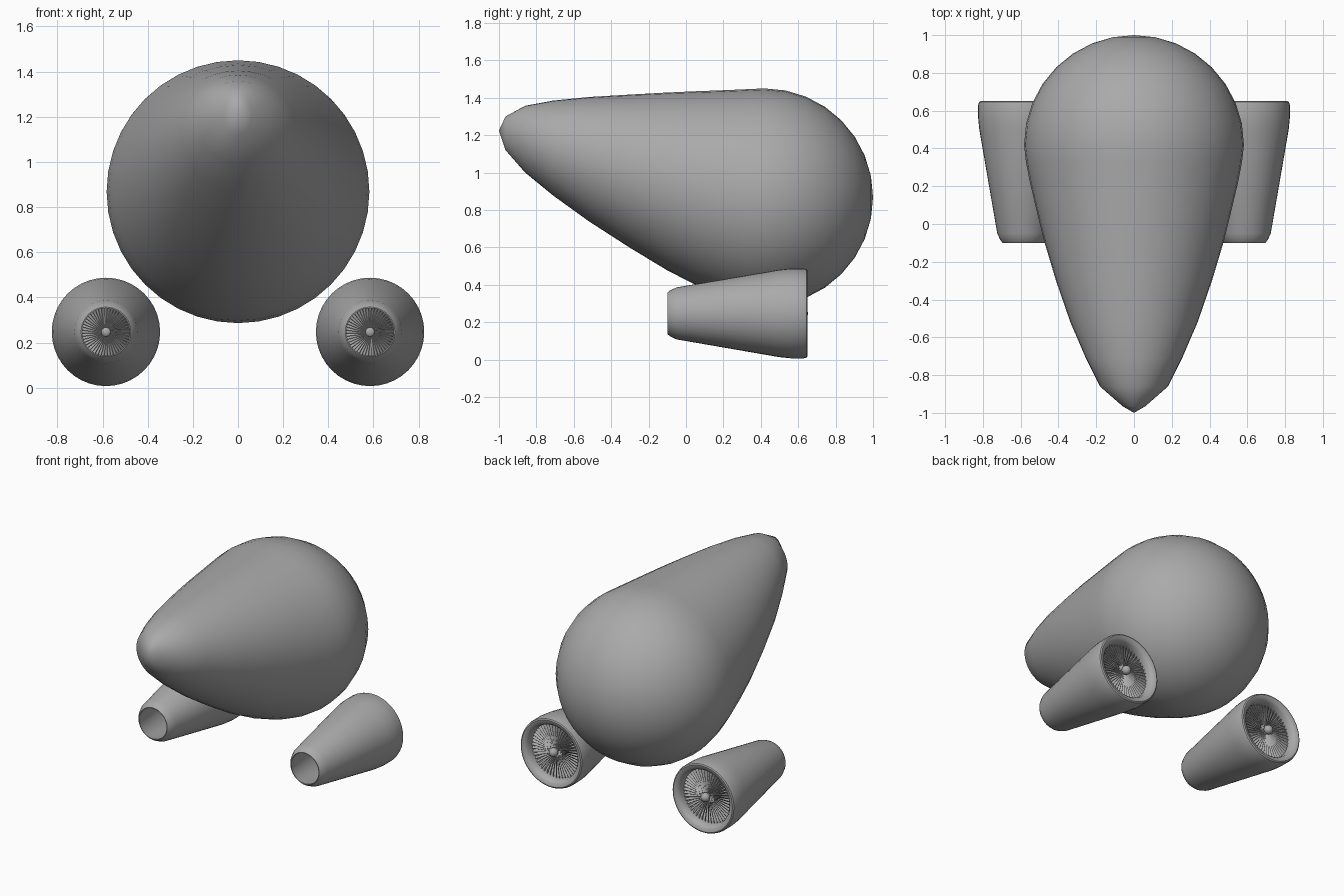
import bpy, bmesh, math
from mathutils import Matrix, Vector

if "Cube" in bpy.data.objects:
    bpy.data.objects.remove(bpy.data.objects["Cube"])

grey = bpy.data.materials.new("mid grey")
grey.diffuse_color = (0.4, 0.4, 0.4, 1)
grey.use_nodes = True
grey.node_tree.nodes["Principled BSDF"].inputs["Base Color"].default_value = grey.diffuse_color


def finish(bm, name, angle=40, location=(0, 0, 0)):
    """Turn a bmesh into a smooth-shaded grey object."""
    bmesh.ops.recalc_face_normals(bm, faces=bm.faces)
    mesh = bpy.data.meshes.new(name)
    bm.to_mesh(mesh)
    bm.free()
    mesh.materials.append(grey)
    obj = bpy.data.objects.new(name, mesh)
    obj.location = location
    bpy.context.collection.objects.link(obj)
    bpy.ops.object.select_all(action='DESELECT')
    obj.select_set(True)
    bpy.context.view_layer.objects.active = obj
    bpy.ops.object.shade_smooth_by_angle(angle=math.radians(angle))
    return obj


def loft(bm, stations, sides, closed=False):
    """Skin elliptical rings (y, centre z, half width, half height) along y."""
    rings = []
    for y, zc, rx, rz in stations:
        rings.append([bm.verts.new((rx * math.cos(2 * math.pi * i / sides), y,
                                    zc + rz * math.sin(2 * math.pi * i / sides)))
                      for i in range(sides)])
    pairs = list(zip(rings, rings[1:]))
    if closed:
        pairs.append((rings[-1], rings[0]))
    for a, b in pairs:
        for i in range(sides):
            j = (i + 1) % sides
            bm.faces.new((a[i], a[j], b[j], b[i]))
    return rings


def cap(bm, ring, point):
    tip = bm.verts.new(point)
    for i in range(len(ring)):
        bm.faces.new((ring[i], ring[(i + 1) % len(ring)], tip))


# Teardrop hull: tapering nose (y, top, bottom, half width), then a round tail
nose = [(-0.965, 1.30, 1.12, 0.06), (-0.86, 1.357, 1.0, 0.18),
        (-0.71, 1.385, 0.877, 0.255), (-0.52, 1.404, 0.74, 0.337),
        (-0.30, 1.417, 0.598, 0.413), (-0.10, 1.428, 0.477, 0.473),
        (0.06, 1.435, 0.395, 0.513), (0.22, 1.441, 0.328, 0.551),
        (0.33, 1.446, 0.297, 0.572)]
hull = [(y, (t + b) / 2, w, (t - b) / 2) for y, t, b, w in nose]
for k in range(8):
    a = math.radians(90 * k / 8)
    r = 0.582 * math.cos(a)
    hull.append((0.42 + 0.58 * math.sin(a), 0.868, r, r))
bm = bmesh.new()
rings = loft(bm, hull, 40)
cap(bm, rings[0], (0, -1.0, 1.225))
cap(bm, rings[-1], (0, 1.0, 0.868))
finish(bm, "hull", 60)

# Nacelle wall: outside from exhaust to intake, then back along the inside
wall = [(-0.10, 0.110), (-0.085, 0.123), (-0.05, 0.139), (0.50, 0.234),
        (0.56, 0.240), (0.63, 0.240), (0.645, 0.236), (0.65, 0.228),
        (0.645, 0.205), (0.63, 0.192), (0.60, 0.186), (0.52, 0.184),
        (-0.05, 0.112), (-0.10, 0.105)]
BLADES = 48

for side, x in (("left", -0.585), ("right", 0.585)):
    place = (x, 0, 0.247)
    bm = bmesh.new()
    loft(bm, [(y, 0, r, r) for y, r in wall], 40, closed=True)
    finish(bm, side + "_nacelle", 40, place)

    # Pitched fan blades around the hub
    bm = bmesh.new()
    for i in range(BLADES):
        turn = Matrix.Rotation(2 * math.pi * i / BLADES, 4, 'Y')
        pitch = Matrix.Rotation(math.radians(45), 4, 'Z')
        shape = Matrix.Diagonal(Vector((0.018, 0.003, 0.168, 1)))
        move = Matrix.Translation((0, 0.59, 0.104))
        bmesh.ops.create_cube(bm, size=1, matrix=turn @ move @ pitch @ shape)
    finish(bm, side + "_fan_blades", 30, place)

    # Round fan hub
    bm = bmesh.new()
    bmesh.ops.create_uvsphere(bm, u_segments=20, v_segments=12, radius=0.03,
                              matrix=Matrix.Translation((0, 0.622, 0)))
    finish(bm, side + "_fan_hub", 60, place)
